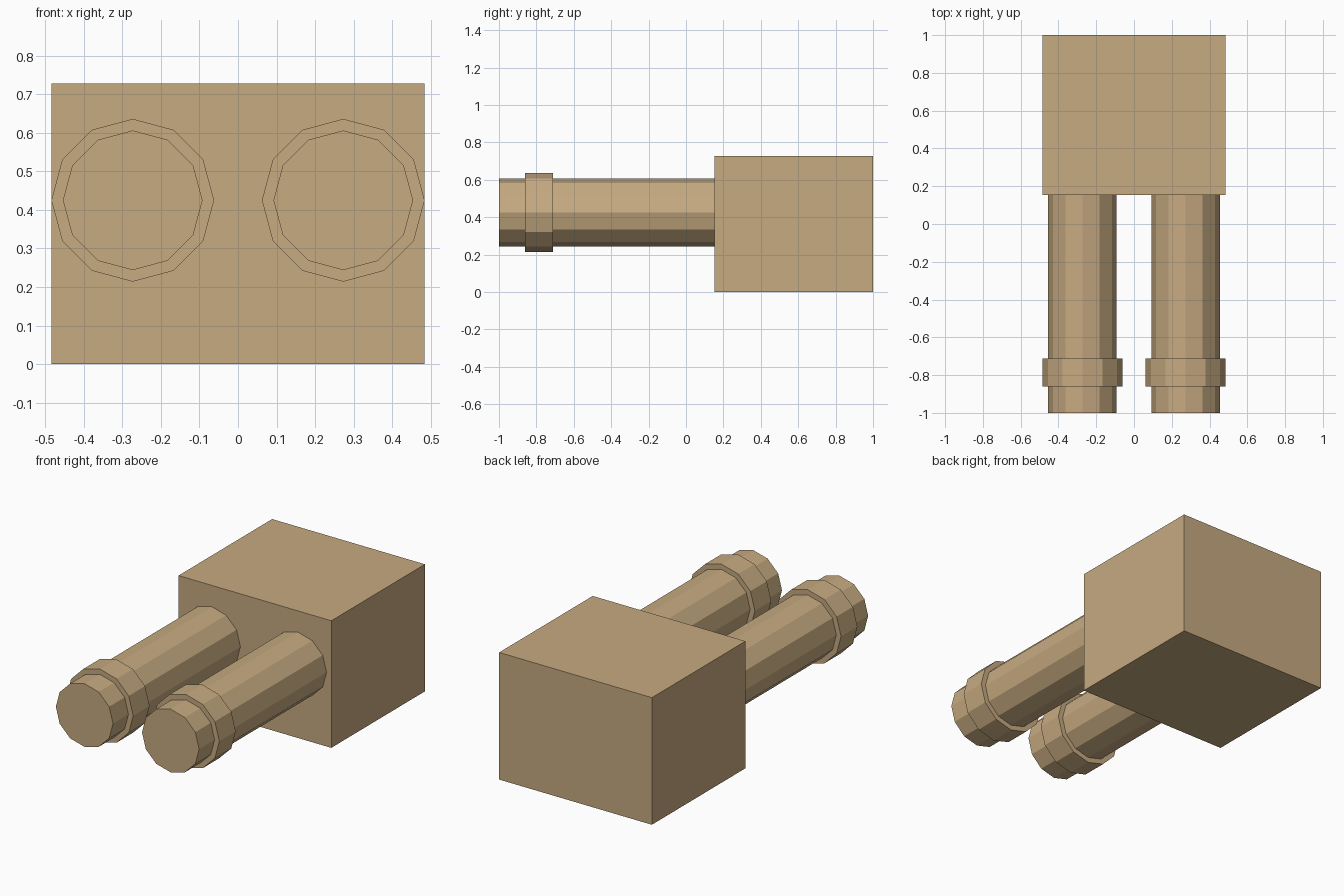
import bpy
import math

default_cube = bpy.data.objects.get("Cube")
if default_cube:
    bpy.data.objects.remove(default_cube, do_unlink=True)

TAN = (0.57, 0.405, 0.22, 1.0)
tan = bpy.data.materials.new("tan")
tan.use_nodes = True
tan.diffuse_color = TAN
tan.node_tree.nodes["Principled BSDF"].inputs["Base Color"].default_value = TAN


def finish(name):
    obj = bpy.context.object
    obj.name = name
    bpy.ops.object.transform_apply(location=False, rotation=True, scale=True)
    obj.data.materials.append(tan)
    return obj


def cylinder_along_y(name, x, z, radius, front, back):
    """Twelve-sided flat-faced cylinder running from front to back."""
    bpy.ops.mesh.primitive_cylinder_add(
        vertices=12, radius=radius, depth=back - front,
        location=(x, (front + back) / 2, z),
        rotation=(math.pi / 2, 0, 0))
    return finish(name)


# Rear block
HALF_WIDTH, HEIGHT, BLOCK_FRONT = 0.484, 0.728, 0.153
bpy.ops.mesh.primitive_cube_add(
    size=1, location=(0, (BLOCK_FRONT + 1) / 2, HEIGHT / 2))
bpy.context.object.scale = (2 * HALF_WIDTH, 1 - BLOCK_FRONT, HEIGHT)
finish("rear_block")

# Twin tubes, each with a collar near the front end
TUBE_Z = 0.425
for side, sign in (("left", 1), ("right", -1)):
    x = sign * 0.273
    cylinder_along_y(side + "_tube", x, TUBE_Z, 0.181, -1, BLOCK_FRONT)
    cylinder_along_y(side + "_collar", x, TUBE_Z, 0.211, -0.86, -0.712)
